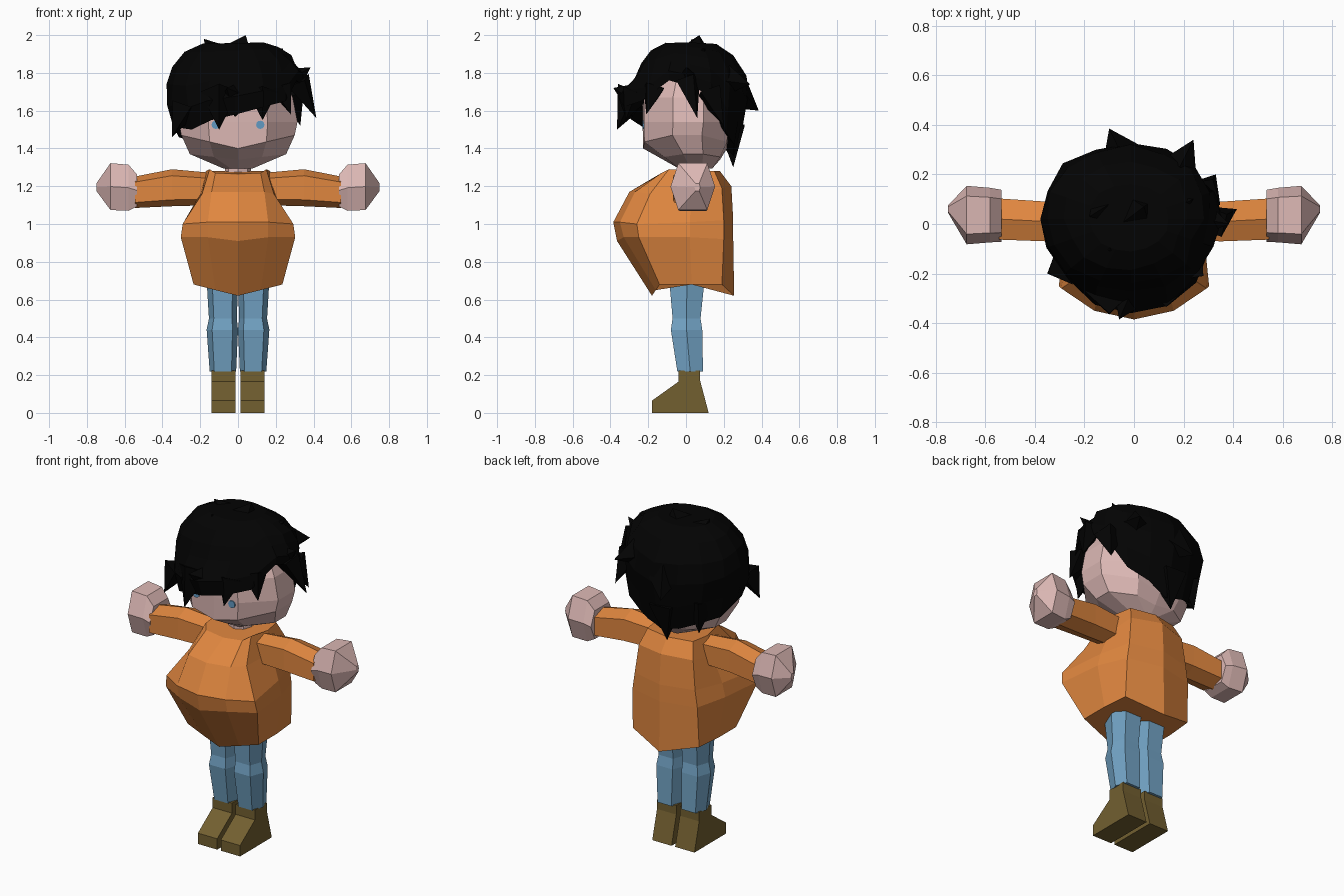
import bpy
import bmesh
import math
import random
from mathutils import Vector, Matrix

random.seed(4)
if "Cube" in bpy.data.objects:
    bpy.data.objects.remove(bpy.data.objects["Cube"])


def material(name, r, g, b):
    mat = bpy.data.materials.new(name)
    mat.use_nodes = True
    colour = (r, g, b, 1)
    mat.diffuse_color = colour
    shader = mat.node_tree.nodes["Principled BSDF"]
    shader.inputs["Base Color"].default_value = colour
    shader.inputs["Roughness"].default_value = 0.9
    return mat


skin = material("skin", 0.72, 0.48, 0.46)
orange = material("orange cloth", 0.74, 0.24, 0.05)
denim = material("blue denim", 0.17, 0.37, 0.56)
leather = material("olive leather", 0.17, 0.115, 0.03)
black = material("black hair", 0.001, 0.001, 0.001)
iris = material("eye blue", 0.12, 0.32, 0.54)


def finish(bm, name, mat, mirrored=False):
    """Turn a bmesh into a flat shaded object, optionally mirrored across x."""
    bmesh.ops.recalc_face_normals(bm, faces=bm.faces)
    mesh = bpy.data.meshes.new(name)
    bm.to_mesh(mesh)
    bm.free()
    mesh.materials.append(mat)
    obj = bpy.data.objects.new(name, mesh)
    bpy.context.collection.objects.link(obj)
    if mirrored:
        modifier = obj.modifiers.new("mirror", "MIRROR")
        modifier.use_mirror_merge = False
    return obj


def loft(bm, rings):
    """Skin closed rings of equal length and cap both ends."""
    loops = [[bm.verts.new(point) for point in ring] for ring in rings]
    for low, high in zip(loops, loops[1:]):
        for i in range(len(low)):
            j = (i + 1) % len(low)
            bm.faces.new((low[i], low[j], high[j], high[i]))
    bm.faces.new(loops[0])
    bm.faces.new(loops[-1])


def both_sides(half):
    """Close a half outline that starts and ends on the middle plane."""
    return half + [(-p[0],) + tuple(p[1:]) for p in reversed(half[1:-1])]


HEXAGON = [(1, 0), (0.65, 1), (-0.65, 1), (-1, 0), (-0.65, -1), (0.65, -1)]

# Boots: side profile extruded across the foot
bm = bmesh.new()
profile = [(-0.18, 0), (0.12, 0), (0.075, 0.17), (0.075, 0.225),
           (-0.04, 0.225), (-0.04, 0.165), (-0.18, 0.065)]
loft(bm, [[(x, y, z) for y, z in profile] for x in (0.012, 0.14)])
finish(bm, "boots", leather, True)

# Trouser legs: hexagonal tubes with a knee bulge
bm = bmesh.new()
sections = [(0.22, 0.08, 0.022, 0.07, 0.068), (0.44, 0.083, 0.003, 0.083, 0.083),
            (0.5, 0.08, 0.003, 0.074, 0.074), (0.72, 0.083, 0.005, 0.084, 0.095)]
loft(bm, [[(cx + u * rx, cy + v * ry, z) for u, v in HEXAGON]
          for z, cx, cy, rx, ry in sections])
finish(bm, "trouser_legs", denim, True)

# Coat: vertical seams from the middle of the front round to the back
seams = [
    [(0, -0.14, 1.26), (0, -0.3, 1.17), (0, -0.385, 1.01),
     (0, -0.365, 0.91), (0, -0.18, 0.62)],
    [(0.12, -0.13, 1.27), (0.14, -0.27, 1.17), (0.16, -0.35, 1.01),
     (0.16, -0.33, 0.93), (0.12, -0.16, 0.65)],
    [(0.15, -0.09, 1.29), (0.19, -0.19, 1.16), (0.293, -0.26, 1),
     (0.303, -0.25, 0.93), (0.235, -0.14, 0.68)],
    [(0.17, 0.04, 1.28), (0.2, 0.03, 1.16), (0.255, 0.02, 1.01),
     (0.275, 0.02, 0.93), (0.235, 0.03, 0.68)],
    [(0.15, 0.15, 1.28), (0.18, 0.19, 1.19), (0.2, 0.2, 1.02),
     (0.215, 0.2, 0.92), (0.22, 0.19, 0.68)],
    [(0, 0.18, 1.28), (0, 0.24, 1.2), (0, 0.25, 1.02),
     (0, 0.25, 0.92), (0, 0.255, 0.62)],
]
bm = bmesh.new()
loft(bm, [both_sides(list(level)) for level in zip(*seams)])
finish(bm, "coat", orange)

# Sleeves: hexagonal tubes along x
bm = bmesh.new()
sections = [(0.13, 0.01, 1.185, 0.07, 0.085), (0.35, 0.01, 1.192, 0.08, 0.098),
            (0.545, 0.02, 1.168, 0.083, 0.083)]
loft(bm, [[(x, cy + v * ry, cz + u * rz) for u, v in HEXAGON]
          for x, cy, cz, ry, rz in sections])
finish(bm, "sleeves", orange, True)

# Hands: faceted fists with a flat wrist
bm = bmesh.new()
sections = [(0.535, 0.033, 1.178, 0.105, 0.085), (0.58, 0.036, 1.192, 0.11, 0.122),
            (0.675, 0.036, 1.198, 0.118, 0.124), (0.75, 0.06, 1.195, 0.015, 0.02)]
loft(bm, [[(x, cy + u * ry, cz + v * rz) for u, v in HEXAGON]
          for x, cy, cz, ry, rz in sections])
finish(bm, "hands", skin, True)

# Neck
bm = bmesh.new()
bmesh.ops.create_cone(bm, cap_ends=True, segments=8, radius1=0.07, radius2=0.07,
                      depth=0.2, matrix=Matrix.Translation((0, 0.03, 1.28)))
finish(bm, "neck", skin)

# Head: flat fronted rings, with a jaw line that rises to the sides
outline = both_sides([(0, -1), (0.5, -0.97), (1, -0.3), (1, 0.4), (0.5, 1), (0, 1)])
bm = bmesh.new()
sections = [(1.295, 0.08, 0.09, 0.05, 0), (1.34, 0.255, 0.15, 0.03, 0.03),
            (1.4, 0.3, 0.222, -0.005, 0.07), (1.54, 0.315, 0.23, 0, 0),
            (1.67, 0.29, 0.23, 0, 0), (1.85, 0.2, 0.18, 0.02, 0)]
loft(bm, [[(u * rx, cy + v * ry, z + rise * abs(u)) for u, v in outline]
          for z, rx, ry, cy, rise in sections])
finish(bm, "head", skin)

# Eyes: thin discs on the face
bm = bmesh.new()
bmesh.ops.create_cone(
    bm, cap_ends=True, segments=12, radius1=0.022, radius2=0.022, depth=0.009,
    matrix=Matrix.Translation((0.118, -0.226, 1.525)) @ Matrix.Rotation(math.pi / 2, 4, "X"))
finish(bm, "eyes", iris, True)

# Hair cap: shell with an uneven hem, counted round from the +x side
hem = [1.73, 1.68, 1.48, 1.42, 1.36, 1.39, 1.43, 1.46,
       1.52, 1.51, 1.5, 1.55, 1.58, 1.62, 1.65, 1.76]
crown = 1.965


def shell_point(column, z, scale=1.0):
    angle = 2 * math.pi * column / len(hem)
    if z > 1.64:
        size = max(0, 1 - ((z - 1.64) / 0.335) ** 2.5) ** 0.4
    else:
        size = 1 - 0.85 * (1.64 - z)
    size *= scale
    x, y = 0.38 * size * math.cos(angle), 0.31 * size * math.sin(angle)
    # The fringe stands out from the forehead
    if math.sin(angle) < -0.5 and z < 1.72:
        y *= 1.2
    return Vector((x - 0.012, y + 0.02, z))


bm = bmesh.new()
rings = []
for share in (0.02, 0.12, 0.3, 0.5, 0.75, 1):
    rings.append([shell_point(i, crown + (low - crown) * share, random.uniform(0.95, 1.03))
                  for i, low in enumerate(hem)])
rings.append([shell_point(i, low + 0.05, 0.75) for i, low in enumerate(hem)])
loft(bm, rings)


def tuft(root, tip, width):
    """Add a pointed four sided lock of hair."""
    root, tip = Vector(root), Vector(tip)
    along = tip - root
    turn = along.to_track_quat("Z", "Y").to_matrix().to_4x4()
    bmesh.ops.create_cone(bm, cap_ends=True, segments=4, radius1=width, radius2=0,
                          depth=along.length,
                          matrix=Matrix.Translation((root + tip) / 2) @ turn)


# Fringe locks
tuft((-0.1, -0.27, 1.7), (-0.1, -0.365, 1.5), 0.1)
tuft((0, -0.25, 1.66), (-0.06, -0.385, 1.72), 0.1)
tuft((0.13, -0.26, 1.7), (0.13, -0.32, 1.55), 0.08)
tuft((0.23, -0.17, 1.72), (0.28, -0.21, 1.58), 0.07)
tuft((-0.28, -0.17, 1.62), (-0.35, -0.2, 1.46), 0.08)
# Side locks
tuft((0.32, 0.01, 1.76), (0.415, 0.06, 1.56), 0.07)
tuft((0.28, 0.02, 1.76), (0.385, 0, 1.83), 0.07)
tuft((0.28, 0.12, 1.7), (0.33, 0.2, 1.52), 0.08)
# Back locks
tuft((-0.04, 0.24, 1.52), (-0.05, 0.25, 1.3), 0.1)
tuft((-0.04, 0.26, 1.7), (-0.1, 0.385, 1.6), 0.1)
tuft((0.18, 0.22, 1.76), (0.24, 0.34, 1.74), 0.08)
tuft((-0.22, 0.18, 1.55), (-0.24, 0.22, 1.38), 0.08)
# Crown locks
tuft((0, 0.04, 1.88), (0.04, 0.07, 2), 0.13)
tuft((0.12, 0.05, 1.86), (0.24, 0.1, 1.93), 0.08)
tuft((-0.1, 0.08, 1.87), (-0.18, 0.03, 1.98), 0.1)
tuft((-0.08, -0.04, 1.87), (-0.1, -0.11, 1.96), 0.08)
finish(bm, "hair", black)
